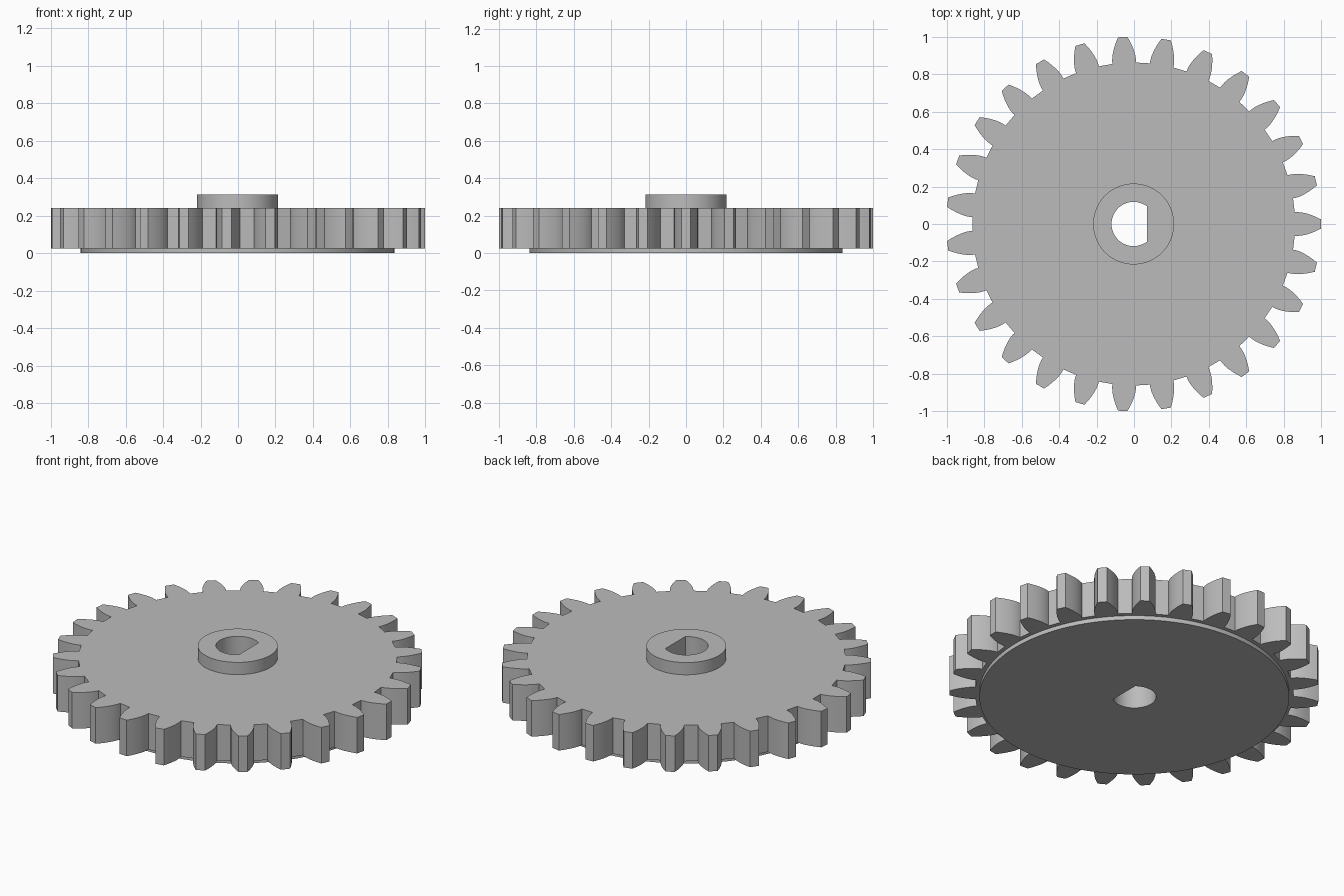
import bpy
import bmesh
from math import cos, sin, tan, acos, pi, radians

if "Cube" in bpy.data.objects:
    bpy.data.objects.remove(bpy.data.objects["Cube"], do_unlink=True)

TEETH = 27
TIP_R, PITCH_R, ROOT_R = 1.0, 0.931, 0.862
PRESSURE = radians(20)
BASE_R = PITCH_R * cos(PRESSURE)
CENTRE_X = -0.002

grey = bpy.data.materials.new("plain grey")
grey.use_nodes = True
colour = (0.5, 0.5, 0.5, 1)
grey.diffuse_color = colour
grey.node_tree.nodes["Principled BSDF"].inputs["Base Color"].default_value = colour


def polar(r, a):
    return (r * cos(a), r * sin(a))


def circle(r, n=128):
    return [polar(r, 2 * pi * i / n) for i in range(n)]


def involute(a):
    return tan(a) - a


def half_angle(r):
    """Half the angular width of a tooth at radius r."""
    at_r = involute(acos(min(1, BASE_R / r)))
    return pi / (2 * TEETH) + involute(PRESSURE) - at_r


def gear_outline(steps=5):
    radii = [BASE_R + (TIP_R - BASE_R) * i / steps for i in range(steps + 1)]
    flank = [(ROOT_R, half_angle(BASE_R))] + [(r, half_angle(r)) for r in radii]
    points = []
    for t in range(TEETH):
        mid = 2 * pi * t / TEETH
        points += [polar(r, mid - h) for r, h in flank]
        points += [polar(r, mid + h) for r, h in reversed(flank)]
    return points


def d_hole(r=0.118, flat=0.072, n=48):
    start = acos(flat / r)
    sweep = 2 * (pi - start)
    return [polar(r, start + sweep * i / n) for i in range(n + 1)]


def plate(name, outline, z0, z1):
    """Solid plate with the shaft hole through it."""
    bm = bmesh.new()
    rims = {z0: [], z1: []}
    for loop in (outline, d_hole()):
        low = [bm.verts.new((x, y, z0)) for x, y in loop]
        high = [bm.verts.new((x, y, z1)) for x, y in loop]
        for i in range(len(loop)):
            j = (i + 1) % len(loop)
            bm.faces.new((low[i], low[j], high[j], high[i]))
            rims[z0].append(bm.edges.get((low[i], low[j])))
            rims[z1].append(bm.edges.get((high[i], high[j])))
    for edges in rims.values():
        bmesh.ops.triangle_fill(bm, edges=edges, use_beauty=True)
    bmesh.ops.recalc_face_normals(bm, faces=bm.faces)
    mesh = bpy.data.meshes.new(name)
    bm.to_mesh(mesh)
    bm.free()
    mesh.materials.append(grey)
    obj = bpy.data.objects.new(name, mesh)
    obj.location.x = CENTRE_X
    bpy.context.collection.objects.link(obj)
    bpy.ops.object.select_all(action="DESELECT")
    obj.select_set(True)
    bpy.context.view_layer.objects.active = obj
    bpy.ops.object.shade_smooth_by_angle(angle=radians(25))
    return obj


# Thin base disc, toothed wheel and raised hub
plate("base_disc", circle(0.838), 0, 0.025)
plate("toothed_wheel", gear_outline(), 0.025, 0.24)
plate("hub", circle(0.216), 0.24, 0.313)
